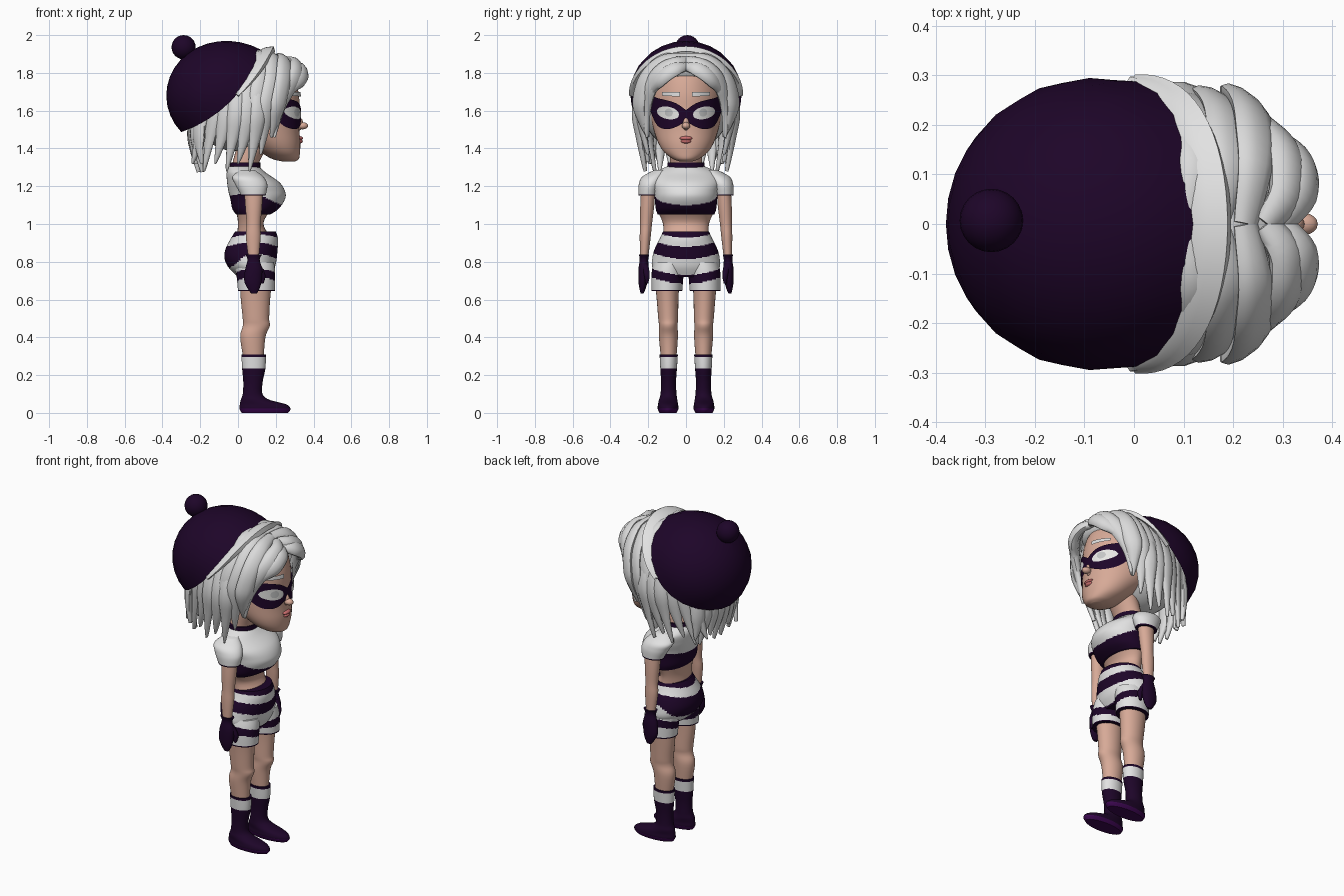
import bpy, bmesh
from math import sin, cos, pi, radians, sqrt
from mathutils import Vector

if "Cube" in bpy.data.objects:
    bpy.data.objects.remove(bpy.data.objects["Cube"])


def material(name, rgb):
    m = bpy.data.materials.new(name)
    m.use_nodes = True
    m.diffuse_color = (*rgb, 1)
    m.node_tree.nodes["Principled BSDF"].inputs["Base Color"].default_value = (*rgb, 1)
    return m


PURPLE = material("dark purple", (.0125, .0015, .0215))
SOLE = material("sole purple", (.045, .002, .08))
WHITE = material("cloth white", (.76, .76, .76))
HAIR = material("hair silver", (.7, .7, .7))
SKIN = material("skin", (.68, .4, .31))
LIP = material("lip rose", (.6, .16, .16))
EYE = material("eye white", (.8, .8, .78))
IRIS = material("iris grey", (.55, .56, .56))


def finish(name, bm, mats, rule=None, angle=50):
    bmesh.ops.recalc_face_normals(bm, faces=bm.faces)
    if rule:
        for f in bm.faces:
            f.material_index = int(rule(*f.calc_center_median()))
    me = bpy.data.meshes.new(name)
    bm.to_mesh(me)
    bm.free()
    ob = bpy.data.objects.new(name, me)
    bpy.context.collection.objects.link(ob)
    for m in mats:
        me.materials.append(m)
    bpy.ops.object.select_all(action='DESELECT')
    ob.select_set(True)
    bpy.context.view_layer.objects.active = ob
    bpy.ops.object.shade_smooth_by_angle(angle=radians(angle))


def smooth(keys, n):
    """Smooth curve through tuples of any length."""
    out = []
    for i in range(len(keys) - 1):
        a, b, c, d = (keys[min(max(j, 0), len(keys) - 1)] for j in range(i - 1, i + 3))
        for k in range(n):
            t = k / n
            out.append([q + .5 * t * (r - p + t * (2*p - 5*q + 4*r - s + t * (3*(q - r) + s - p)))
                        for p, q, r, s in zip(a, b, c, d)])
    return out + [list(keys[-1])]


def skin_rings(bm, rings, caps=True, closed=True):
    rows = [[bm.verts.new(p) for p in r] for r in rings]
    n = len(rows[0])
    for a, b in zip(rows, rows[1:]):
        for i in range(n if closed else n - 1):
            j = (i + 1) % n
            bm.faces.new((a[i], a[j], b[j], b[i]))
    if caps:
        bm.faces.new(rows[0])
        bm.faces.new(rows[-1])


def loft(name, keys, mats, rule=None, side=1, n=6, sides=28):
    """Keys are (z, back x, front x, low y, high y)."""
    bm = bmesh.new()
    rings = []
    for z, x0, x1, y0, y1 in smooth(keys, n):
        rings.append([((x0 + x1) / 2 + (x1 - x0) / 2 * cos(2 * pi * i / sides),
                       side * ((y0 + y1) / 2 + (y1 - y0) / 2 * sin(2 * pi * i / sides)), z)
                      for i in range(sides)])
    skin_rings(bm, rings)
    finish(name, bm, mats, rule)


def centred(keys):
    return [(z, a, b, -w, w) for z, a, b, w in keys]


def ball(name, centre, radii, mat, seg=24):
    bm = bmesh.new()
    bmesh.ops.create_uvsphere(bm, u_segments=seg, v_segments=seg // 2, radius=1)
    for v in bm.verts:
        v.co = Vector(c + r * k for c, r, k in zip(centre, radii, v.co))
    finish(name, bm, [mat])


# Torso, neck and choker
loft("torso", centred([(.92, -.01, .18, .12), (1, 0, .135, .122), (1.07, -.01, .17, .15)]), [SKIN])
loft("neck", centred([(1.24, -.04, .11, .09), (1.32, -.03, .11, .085), (1.43, 0, .17, .09)]), [SKIN])
loft("choker", centred([(1.295, -.045, .118, .1), (1.325, -.04, .118, .098)]), [PURPLE])
loft("crop_top", centred([(1.05, -.01, .17, .15), (1.08, -.03, .215, .16), (1.13, -.04, .248, .165),
                          (1.17, -.05, .25, .17), (1.22, -.058, .22, .18), (1.27, -.06, .15, .165),
                          (1.305, -.05, .11, .1)]), [WHITE, PURPLE],
     lambda x, y, z: z < 1.1 + 1.1 * y * y + .2 * max(0, .2 - x), n=10, sides=64)


# Striped shorts
def stripes(x, y, z):
    u = z - y * y
    back = .05 * min(1, max(0, (.06 - x) / .08))
    return u > .928 or .815 - back < u < .88 or .685 < u < .73 or z < .652


loft("shorts_hips", centred([(.96, -.015, .2, .122), (.92, -.04, .212, .14), (.87, -.065, .21, .165),
                             (.82, -.072, .205, .178), (.77, -.05, .195, .178), (.72, 0, .17, .14)]),
     [WHITE, PURPLE], stripes, n=12, sides=64)

# Head and its surface lookup
HEAD = [(1.33, .24, .3, .03), (1.345, .18, .322, .07), (1.38, .12, .328, .115), (1.43, .05, .33, .147),
        (1.5, -.05, .325, .172), (1.6, -.18, .325, .193), (1.7, -.2, .32, .196),
        (1.8, -.18, .285, .17), (1.88, -.1, .2, .1)]
loft("head", centred(HEAD), [SKIN], sides=40)
PROFILE = smooth(HEAD, 8)


def face_x(y, z):
    for a, b in zip(PROFILE, PROFILE[1:]):
        if a[0] <= z <= b[0]:
            t = (z - a[0]) / (b[0] - a[0])
            x0, x1, w = (p + (q - p) * t for p, q in zip(a[1:], b[1:]))
            return (x0 + x1) / 2 + (x1 - x0) / 2 * sqrt(max(0, 1 - (y / w) ** 2))


def plate(name, y0, y1, low, high, mat, lift, n=28):
    """Thin patch laid on the face between two edge curves."""
    bm = bmesh.new()
    rows = []
    for i in range(n + 1):
        y = y0 + (y1 - y0) * i / n
        zs = [low(y) + (high(y) - low(y)) * k / 6 for k in range(7)]
        rows.append([(face_x(y, z) + lift, y * (1 + 2 * lift), z) for z in zs])
    skin_rings(bm, rows, caps=False, closed=False)
    finish(name, bm, [mat])


def oval(name, cy, cz, ry, rz, mat, lift, tilt=0):
    arc = lambda y: rz * sqrt(max(0, 1 - ((y - cy) / ry) ** 2))
    mid = lambda y: cz + tilt * (y - cy)
    plate(name, cy - ry, cy + ry, lambda y: mid(y) - arc(y), lambda y: mid(y) + arc(y), mat, lift, 20)


def edge(keys):
    pts = smooth(keys, 6)

    def at(y):
        for a, b in zip(pts, pts[1:]):
            if abs(y) <= b[0]:
                return a[1] + (b[1] - a[1]) * (abs(y) - a[0]) / (b[0] - a[0])
        return pts[-1][1]
    return at


# Mask, eyes, brows, nose and mouth
plate("mask", -.187, .187, edge([(0, 1.545), (.05, 1.515), (.1, 1.502), (.15, 1.522), (.187, 1.6)]),
      edge([(0, 1.603), (.05, 1.638), (.1, 1.655), (.15, 1.667), (.187, 1.685)]), PURPLE, .008, 48)
for s, tag in ((1, "left"), (-1, "right")):
    oval(tag + "_eye", s * .093, 1.588, .058, .033, EYE, .013, s * .15)
    oval(tag + "_iris", s * .088, 1.59, .021, .021, IRIS, .016)
    plate(tag + "_brow", s * .03, s * .125, lambda y: 1.672 + .06 * abs(y),
          lambda y: 1.7 - .02 * abs(y), HAIR, .013, 8)
ball("nose_bridge", (.325, 0, 1.53), (.02, .017, .035), SKIN, 16)
ball("nose_tip", (.343, 0, 1.52), (.028, .022, .019), SKIN, 16)
ball("upper_lip", (.327, 0, 1.454), (.017, .034, .011), LIP, 16)
ball("lower_lip", (.325, 0, 1.438), (.018, .028, .012), LIP, 16)

# Limbs
for s, tag in ((1, "left"), (-1, "right")):
    loft(tag + "_shorts_leg", [(.8, -.03, .19, .005, .17), (.74, -.01, .197, .012, .182),
                               (.645, 0, .195, .02, .182)], [WHITE, PURPLE], stripes, s, 18, 40)
    loft(tag + "_leg", [(.7, .01, .18, .035, .165), (.6, .015, .17, .04, .155), (.5, .025, .165, .042, .147),
                        (.46, .025, .168, .045, .143), (.4, .012, .145, .043, .143),
                        (.28, .03, .135, .052, .132)], [SKIN], None, s)
    loft(tag + "_boot", [(.31, .018, .148, .043, .14), (.235, .022, .145, .048, .136),
                         (.16, .028, .13, .053, .132), (.1, .025, .13, .05, .135), (.07, .015, .165, .046, .143),
                         (.045, .01, .255, .042, .148), (.022, .008, .278, .04, .15),
                         (0, .02, .265, .05, .14)], [PURPLE, WHITE, SOLE],
         lambda x, y, z: 2 if z < .022 else .235 < z < .3, s, 8)
    loft(tag + "_sleeve", [(1.15, .015, .145, .15, .25), (1.165, .01, .15, .148, .252), (1.21, -.015, .155, .13, .25),
                           (1.25, -.03, .135, .11, .232), (1.285, .01, .09, .1, .17)],
         [WHITE, PURPLE], lambda x, y, z: z < 1.157, s)
    loft(tag + "_arm", [(1.22, .03, .135, .16, .235), (1.1, .038, .128, .168, .242), (1, .045, .12, .18, .243),
                        (.93, .042, .12, .187, .245), (.82, .055, .11, .2, .243)], [SKIN], None, s)
    loft(tag + "_glove", [(.838, .04, .127, .195, .249), (.81, .05, .115, .2, .245), (.76, .038, .128, .198, .252),
                          (.7, .033, .125, .203, .252), (.66, .05, .115, .213, .247),
                          (.632, .07, .1, .225, .24)], [PURPLE], None, s, 5, 20)
    loft(tag + "_thumb", [(.785, .095, .12, .2, .235), (.73, .115, .145, .192, .222),
                          (.685, .118, .135, .2, .215)], [PURPLE], None, s, 4, 12)

# Beanie: a dome tilted back, swelling towards the front of its rim
CENTRE, RADII = Vector((-.08, 0, 1.68)), (.3, .295, .285)
AXIS, UP = Vector((-.75, 0, .66)), Vector((.66, 0, .75))


def rim(phi):
    return radians(86 + 2 * cos(phi) + 14 * sin(phi) ** 2)


def dome(theta, phi, grow=1):
    d = AXIS * cos(theta) + (UP * cos(phi) + Vector((0, 1, 0)) * sin(phi)) * sin(theta)
    grow *= 1 + .09 * (theta / rim(phi)) ** 3 * max(0, cos(phi))
    return CENTRE + Vector(r * k * grow for r, k in zip(RADII, d))


bm = bmesh.new()
skin_rings(bm, [[dome(rim(2 * pi * i / 24) * max(k, .02) / 8, 2 * pi * i / 24) for i in range(24)]
                for k in range(9)], caps=False)
bmesh.ops.holes_fill(bm, edges=[e for e in bm.edges if e.is_boundary and e.calc_length() < .01])
finish("beanie", bm, [PURPLE])

# Brim: a turned-up strip that narrows to a point at each side
bm = bmesh.new()
rings = []
for i in range(33):
    phi = radians(-80 + 160 * i / 32)
    t, r = max(.05, cos(phi * 1.05)), rim(phi)
    rings.append([dome(r + radians(a), phi, g) for a, g in
                  ((-2, .98), (-1, 1.02), (1, 1.02 + .06 * t), (4 * t + 1, 1.03 + .13 * t),
                   (8 * t + 1, 1.01 + .09 * t), (3, .97))])
skin_rings(bm, rings)
finish("beanie_brim", bm, [WHITE])
ball("pompom", (-.288, .007, 1.936), (.064, .064, .064), PURPLE)

# Hair: base shapes under overlapping tapered locks
ball("hair_cap", (-.01, 0, 1.655), (.255, .248, .27), HAIR, 32)
ball("hair_crown", (.14, 0, 1.815), (.165, .2, .085), HAIR, 32)
hair = bmesh.new()


def lock(points, width, thick=.022):
    path = [Vector(p) for p in smooth(points, 5)]
    rings = []
    for i, p in enumerate(path):
        u = i / (len(path) - 1)
        tan = (path[min(i + 1, len(path) - 1)] - path[max(i - 1, 0)]).normalized()
        out = p - Vector((.02, 0, 1.6))
        out = (out - tan * out.dot(tan)).normalized()
        across = tan.cross(out)
        size = min(1, .55 + 1.5 * u) * min(1, .1 + 2.3 * (1 - u))
        rings.append([p + across * cos(a) * width * size + out * sin(a) * thick * (.4 + .6 * size)
                      for a in (2 * pi * k / 10 for k in range(10))])
    skin_rings(hair, rings)


for s in (1, -1):
    # swept fringe from the parting
    for x, top, end in ((.11, 1.905, 1.33), (.17, 1.895, 1.37), (.225, 1.885, 1.46)):
        lock([(x, 0, top), (x + .02, s * .12, top - .02), (x + .015, s * .215, 1.77),
              (x - .01, s * .25, 1.64), (x - .03, s * .23, (1.62 + end) / 2), (x - .05, s * .2, end)], .05)
    lock([(.265, 0, 1.865), (.305, s * .06, 1.85), (.305, s * .14, 1.8), (.265, s * .19, 1.72),
          (.22, s * .21, 1.6), (.19, s * .205, 1.46)], .048, .028)
    lock([(.285, s * -.005, 1.835), (.33, s * .05, 1.825), (.336, s * .115, 1.785),
          (.29, s * .17, 1.725), (.25, s * .19, 1.66)], .045, .028)
    # side locks
    for i in range(6):
        x = .09 - .06 * i
        inset = .025 * max(0, i - 2)
        lock([(x, s * .1, 1.85), (x + .02, s * .19, 1.8), (x + .02, s * (.26 - inset), 1.62),
              (x, s * (.245 - inset), 1.45), (x - .03, s * (.215 - inset), 1.28 + .04 * (i % 2))], .045)
    # back locks
    for i, y in enumerate((.03, .085, .135, .18)):
        back = -.25 + 1.2 * y * y
        lock([(back + .06, s * y * .9, 1.7), (back + .01, s * y, 1.55), (back + .005, s * y, 1.43),
              (back + .04 - .02 * (i % 2), s * y * 1.03, 1.275 + .045 * (i % 2))], .042)
finish("hair_locks", hair, [HAIR])
